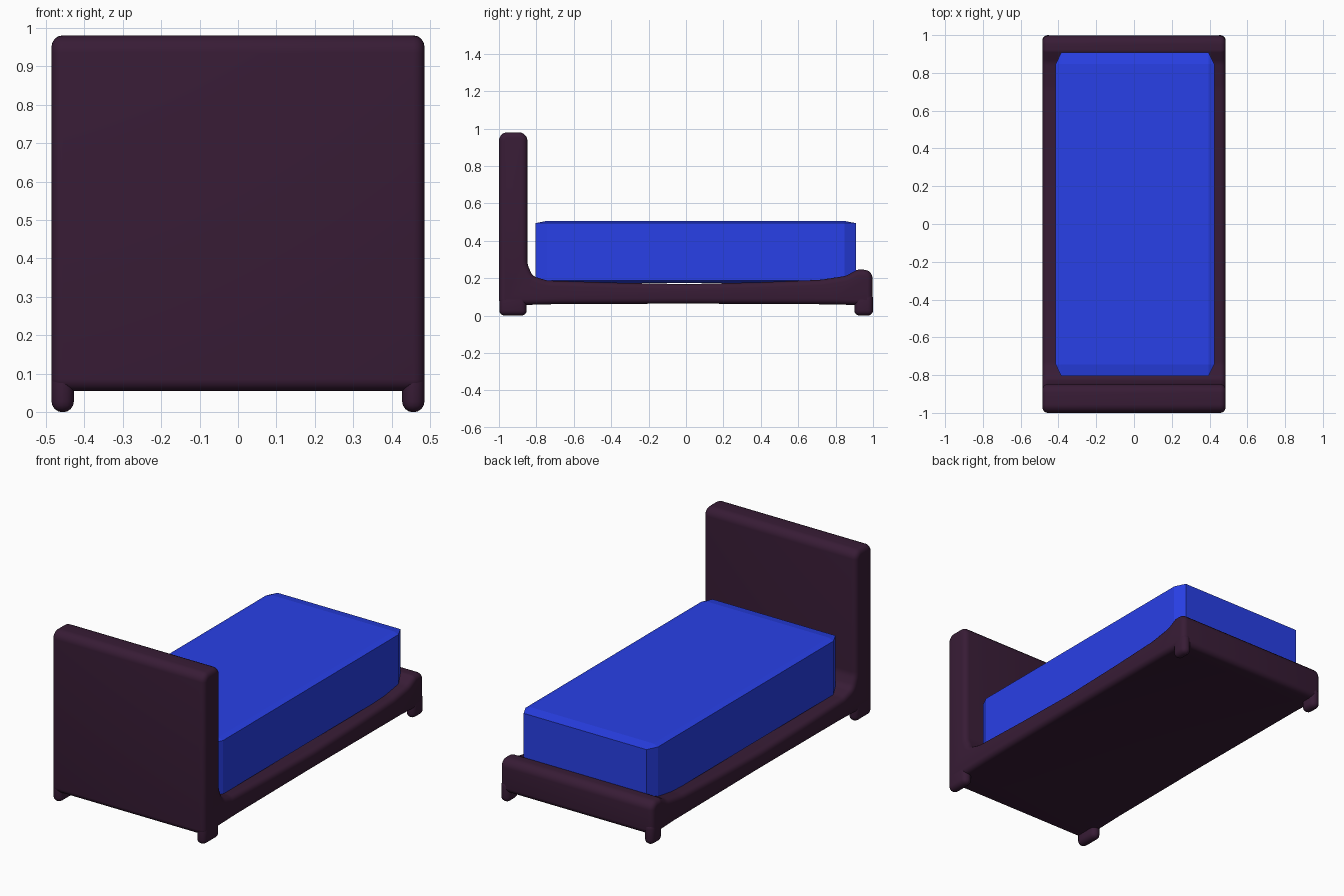
import bpy, bmesh, math
from mathutils import Vector

if "Cube" in bpy.data.objects:
    bpy.data.objects.remove(bpy.data.objects["Cube"])

HALF_W = 0.485
RIM = 0.029


def material(name, rgb):
    m = bpy.data.materials.new(name)
    m.diffuse_color = (*rgb, 1)
    m.use_nodes = True
    m.node_tree.nodes["Principled BSDF"].inputs["Base Color"].default_value = m.diffuse_color
    return m


PLUM = material("dark plum", (0.039, 0.0115, 0.036))
BLUE = material("royal blue", (0.022, 0.052, 0.82))


def finish(name, bm, mat, smooth=True):
    bmesh.ops.recalc_face_normals(bm, faces=bm.faces)
    me = bpy.data.meshes.new(name)
    bm.to_mesh(me)
    bm.free()
    me.materials.append(mat)
    ob = bpy.data.objects.new(name, me)
    bpy.context.collection.objects.link(ob)
    if smooth:
        bpy.ops.object.select_all(action='DESELECT')
        ob.select_set(True)
        bpy.context.view_layer.objects.active = ob
        bpy.ops.object.shade_smooth_by_angle(angle=math.radians(40))
    return ob


def fillet(corners, steps=5):
    """Round each (y, z, radius) corner of a closed profile."""
    out = []
    n = len(corners)
    for i, (y, z, r) in enumerate(corners):
        p = Vector((y, z))
        if r == 0:
            out.append(p)
            continue
        u = (Vector(corners[i - 1][:2]) - p).normalized()
        v = (Vector(corners[(i + 1) % n][:2]) - p).normalized()
        half = u.angle(v) / 2
        t = r / math.tan(half)
        a, b = p + u * t, p + v * t
        c = p + (u + v).normalized() * (r / math.sin(half))
        for k in range(steps + 1):
            d = a.lerp(b, k / steps) - c
            out.append(c + d.normalized() * r)
    return out


def shrink(poly, d):
    """Offset a counter-clockwise profile inward."""
    out = []
    for i, p in enumerate(poly):
        e1 = (p - poly[i - 1]).normalized()
        e2 = (poly[(i + 1) % len(poly)] - p).normalized()
        n1, n2 = Vector((-e1.y, e1.x)), Vector((-e2.y, e2.x))
        out.append(p + (n1 + n2) * (d / (1 + n1.dot(n2))))
    return out


def box(name, lo, hi, bevel, segments, mat, relative=False):
    lo, hi = Vector(lo), Vector(hi)
    size = hi - lo
    bm = bmesh.new()
    bmesh.ops.create_cube(bm, size=1)
    if not relative:
        bmesh.ops.scale(bm, vec=size, verts=bm.verts)
    bmesh.ops.bevel(bm, geom=bm.edges[:], offset=bevel, segments=segments,
                    profile=0.5, affect='EDGES')
    if relative:  # chamfer stretches along with the box
        bmesh.ops.scale(bm, vec=size, verts=bm.verts)
    bmesh.ops.translate(bm, vec=(lo + hi) / 2, verts=bm.verts)
    return finish(name, bm, mat, not relative)


# Bed frame: headboard, deck and footboard in one side profile
profile = fillet([
    (-1.0, 0.055, 0.03), (-0.85, 0.057, 0), (-0.7, 0.061, 0), (0, 0.064, 0),
    (0.8, 0.06, 0), (0.9, 0.056, 0), (0.997, 0.055, 0.03),
    (0.997, 0.245, 0.045), (0.915, 0.245, 0.03), (0.855, 0.212, 0.1),
    (0.72, 0.191, 0.3), (0.4, 0.178, 0), (0, 0.168, 0), (-0.4, 0.176, 0),
    (-0.74, 0.187, 0.1), (-0.82, 0.21, 0.05), (-0.848, 0.275, 0.08),
    (-0.848, 0.98, 0.045), (-1.0, 0.98, 0.045)])
angles = [math.radians(a) for a in (0, 22.5, 45, 67.5, 90)]
half = [(HALF_W - RIM * (1 - math.sin(a)), RIM * (1 - math.cos(a))) for a in angles]
bm = bmesh.new()
rings = []
for x, d in [(-x, d) for x, d in reversed(half)] + half:
    rings.append([bm.verts.new((x, p.x, p.y)) for p in shrink(profile, d)])
n = len(profile)
for r0, r1 in zip(rings, rings[1:]):
    for i in range(n):
        j = (i + 1) % n
        bm.faces.new((r0[i], r0[j], r1[j], r1[i]))
bm.faces.new(rings[0])
bm.faces.new(rings[-1])
finish("bed_frame", bm, PLUM)

# Four rounded feet under the corners
for side, s in (("left", -1), ("right", 1)):
    x0, x1 = sorted((s * 0.427, s * HALF_W))
    box("head_leg_" + side, (x0, -0.998, 0), (x1, -0.852, 0.12), 0.028, 4, PLUM)
    box("foot_leg_" + side, (x0, 0.9, 0), (x1, 1.0, 0.12), 0.028, 4, PLUM)

# Mattress with chamfered corners
box("mattress", (-0.415, -0.805, 0.175), (0.425, 0.908, 0.506), 0.036, 1, BLUE, True)
